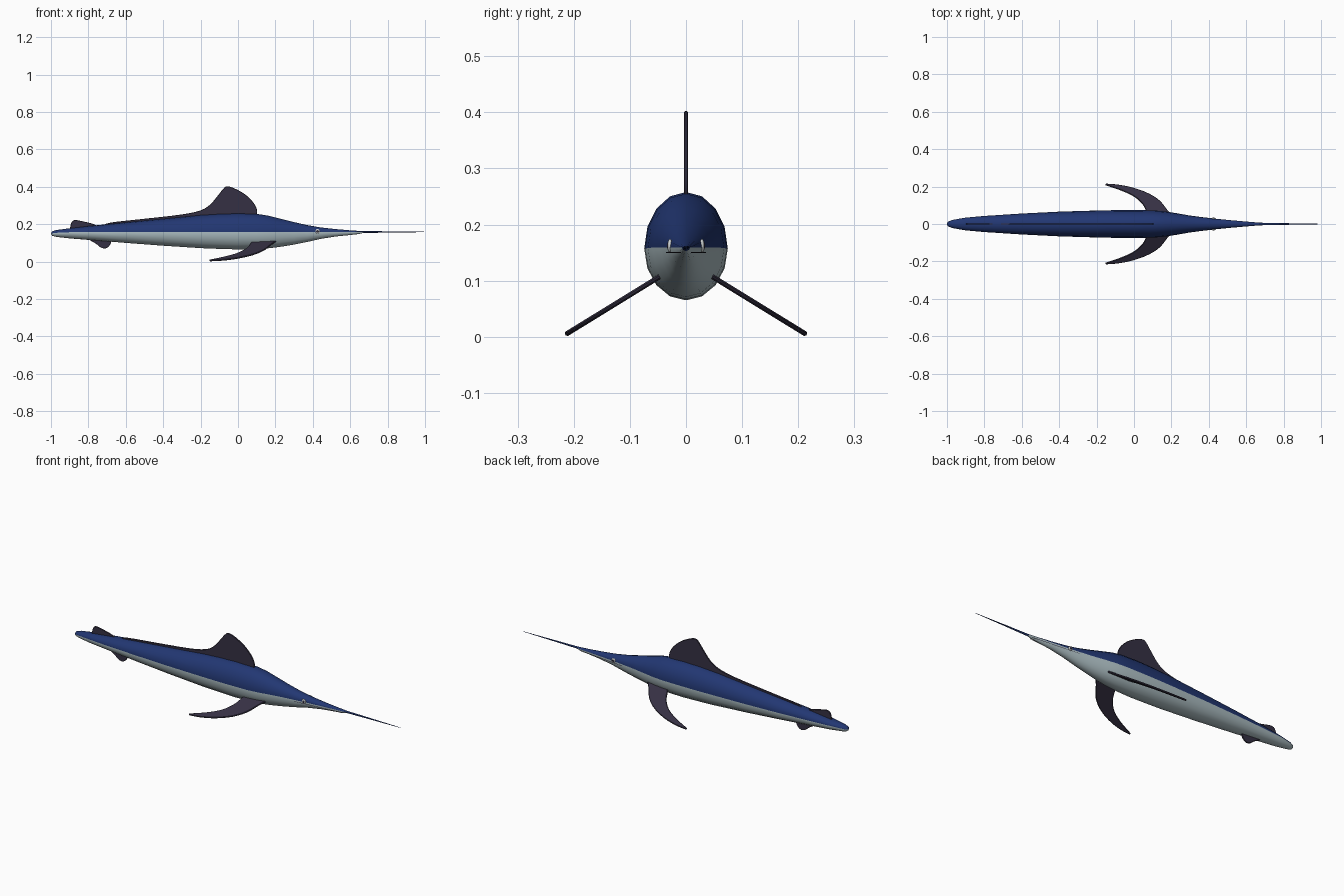
import bpy, bmesh, math
from mathutils import Vector

if "Cube" in bpy.data.objects:
    bpy.data.objects.remove(bpy.data.objects["Cube"])


def material(name, rgb):
    m = bpy.data.materials.new(name)
    m.diffuse_color = (*rgb, 1)
    m.use_nodes = True
    m.node_tree.nodes["Principled BSDF"].inputs["Base Color"].default_value = m.diffuse_color
    return m


BLUE = material("deep blue", (0.016, 0.038, 0.17))
PALE = material("pale silver", (0.42, 0.52, 0.55))
DARK = material("dark fin", (0.036, 0.03, 0.056))
WHITE = material("eye white", (0.62, 0.65, 0.66))


def finish(name, bm, mats, angle=40):
    bmesh.ops.recalc_face_normals(bm, faces=bm.faces[:])
    me = bpy.data.meshes.new(name)
    bm.to_mesh(me)
    bm.free()
    ob = bpy.data.objects.new(name, me)
    bpy.context.collection.objects.link(ob)
    for m in mats:
        me.materials.append(m)
    bpy.ops.object.select_all(action='DESELECT')
    ob.select_set(True)
    bpy.context.view_layer.objects.active = ob
    bpy.ops.object.shade_smooth_by_angle(angle=math.radians(angle))
    return ob


def spline(pts, steps):
    """Smooth open curve through the points."""
    p = [Vector(q) for q in pts]
    p = [p[0]] + p + [p[-1]]
    out = []
    for a, b, c, d in zip(p, p[1:], p[2:], p[3:]):
        for i in range(steps):
            t = i / steps
            out.append(0.5 * (2 * b + (c - a) * t + (2 * a - 5 * b + 4 * c - d) * t * t
                              + (3 * b - a - 3 * c + d) * t ** 3))
    return out + [p[-1]]


def loft(name, sections, mats, all_top_after, sides=16):
    """Rings of (x, top, seam, bottom, half width); upper faces take slot 0, lower slot 1."""
    bm = bmesh.new()
    rings = []
    for x, top, seam, bottom, w in sections:
        ring = []
        for i in range(sides):
            a = 2 * math.pi * i / sides
            h = top - seam if math.sin(a) > 0 else seam - bottom
            ring.append(bm.verts.new((x, w * math.cos(a), seam + h * math.sin(a))))
        rings.append(ring)
    for r, s in zip(rings, rings[1:]):
        for i in range(sides):
            j = (i + 1) % sides
            f = bm.faces.new((r[i], r[j], s[j], s[i]))
            past = r[0].co.x >= all_top_after
            f.material_index = 0 if i < sides // 2 or past else 1
    bm.faces.new(rings[0]).material_index = 1
    bm.faces.new(rings[-1])
    return finish(name, bm, mats, 60)


# Body with long bill
loft("body", [
    (-1.0, .152, .149, .146, .004), (-.993, .162, .151, .138, .013),
    (-.97, .169, .154, .132, .022), (-.9, .178, .157, .124, .034),
    (-.8, .190, .157, .116, .043), (-.6, .210, .157, .100, .056),
    (-.4, .229, .157, .085, .066), (-.2, .249, .157, .072, .072),
    (-.1, .255, .157, .068, .074), (0, .258, .157, .065, .0745),
    (.1, .255, .157, .067, .073), (.16, .246, .158, .071, .068),
    (.22, .231, .159, .078, .059), (.3, .211, .159, .091, .045),
    (.37, .195, .159, .105, .036), (.44, .183, .159, .121, .028),
    (.52, .174, .159, .134, .020), (.6, .167, .159, .142, .013),
    (.65, .164, .159, .148, .009), (.67, .163, .159, .153, .007),
    (.8, .162, .159, .155, .0045), (1.0, .1595, .1585, .1575, .001),
], [BLUE, PALE], .65)


def fin(name, outline, thick, place, normal):
    """Flat fin: 2D outline placed in space, given thickness along the normal."""
    bm = bmesh.new()
    n = Vector(normal).normalized() * thick / 2
    pts = [Vector(place(*p)) for p in outline]
    a = [bm.verts.new(p - n) for p in pts]
    b = [bm.verts.new(p + n) for p in pts]
    bm.faces.new(a)
    bm.faces.new(b[::-1])
    for i in range(len(pts)):
        j = (i + 1) % len(pts)
        bm.faces.new((a[i], a[j], b[j], b[i]))
    ob = finish(name, bm, [DARK])
    bev = ob.modifiers.new("rounded edge", 'BEVEL')
    bev.width, bev.segments, bev.limit_method = thick * .3, 1, 'ANGLE'
    bev.angle_limit = math.radians(60)
    return ob


def upright(x, z):
    return (x, 0, z)


# Fins along the middle line
dorsal = spline([(-.72, .193), (-.68, .209), (-.5, .229), (-.3, .252), (-.2, .274),
                 (-.15, .304), (-.11, .350), (-.08, .388), (-.06, .402), (-.025, .394),
                 (.03, .365), (.07, .330), (.095, .295), (.103, .265), (.095, .24)], 3)
fin("dorsal_fin", [tuple(p) for p in dorsal] + [(-.2, .225), (-.5, .195)],
    .008, upright, (0, 1, 0))
rear = spline([(-.90, .165), (-.895, .195), (-.885, .216), (-.865, .222), (-.82, .213),
               (-.78, .203), (-.75, .190), (-.735, .175)], 3)
fin("rear_dorsal_fin", [tuple(p) for p in rear], .007, upright, (0, 1, 0))
anal = spline([(-.84, .135), (-.80, .118), (-.76, .096), (-.735, .076), (-.71, .070),
               (-.69, .082), (-.678, .104), (-.68, .125)], 3)
fin("anal_fin", [tuple(p) for p in anal], .007, upright, (0, 1, 0))

# Paired side fins, eyes and mouth lines
front_edge = spline([(.205, .045), (.18, .072), (.14, .122), (.08, .162), (0, .192),
                     (-.08, .209), (-.15, .215)], 3)
back_edge = spline([(-.155, .209), (-.07, .180), (0, .147), (.045, .107), (.065, .070),
                    (.075, .045)], 3)
slope = .615
for side, label in ((-1, "right"), (1, "left")):
    fin("pectoral_fin_" + label, [tuple(p) for p in front_edge + back_edge], .009,
        lambda x, y: (x, side * y, .101 - (y - .057) * slope), (0, side * slope, 1))

    for part, r, out, mat in (("eye", .0125, .0285, WHITE), ("pupil", .007, .0315, DARK)):
        bm = bmesh.new()
        bmesh.ops.create_uvsphere(bm, u_segments=14, v_segments=8, radius=r)
        for v in bm.verts:
            v.co = Vector((v.co.x + .425, v.co.y * .35 + side * out, v.co.z + .162))
        finish(part + "_" + label, bm, [mat], 60)

    bm = bmesh.new()
    rows = []
    for x, y in ((.37, .0360), (.44, .0284), (.52, .0204), (.6, .0132), (.65, .0092)):
        rows.append([bm.verts.new((x, side * y, z)) for z in (.149, .1515)])
    for r, s in zip(rows, rows[1:]):
        bm.faces.new((r[0], r[1], s[1], s[0]))
    finish("mouth_line_" + label, bm, [DARK])
